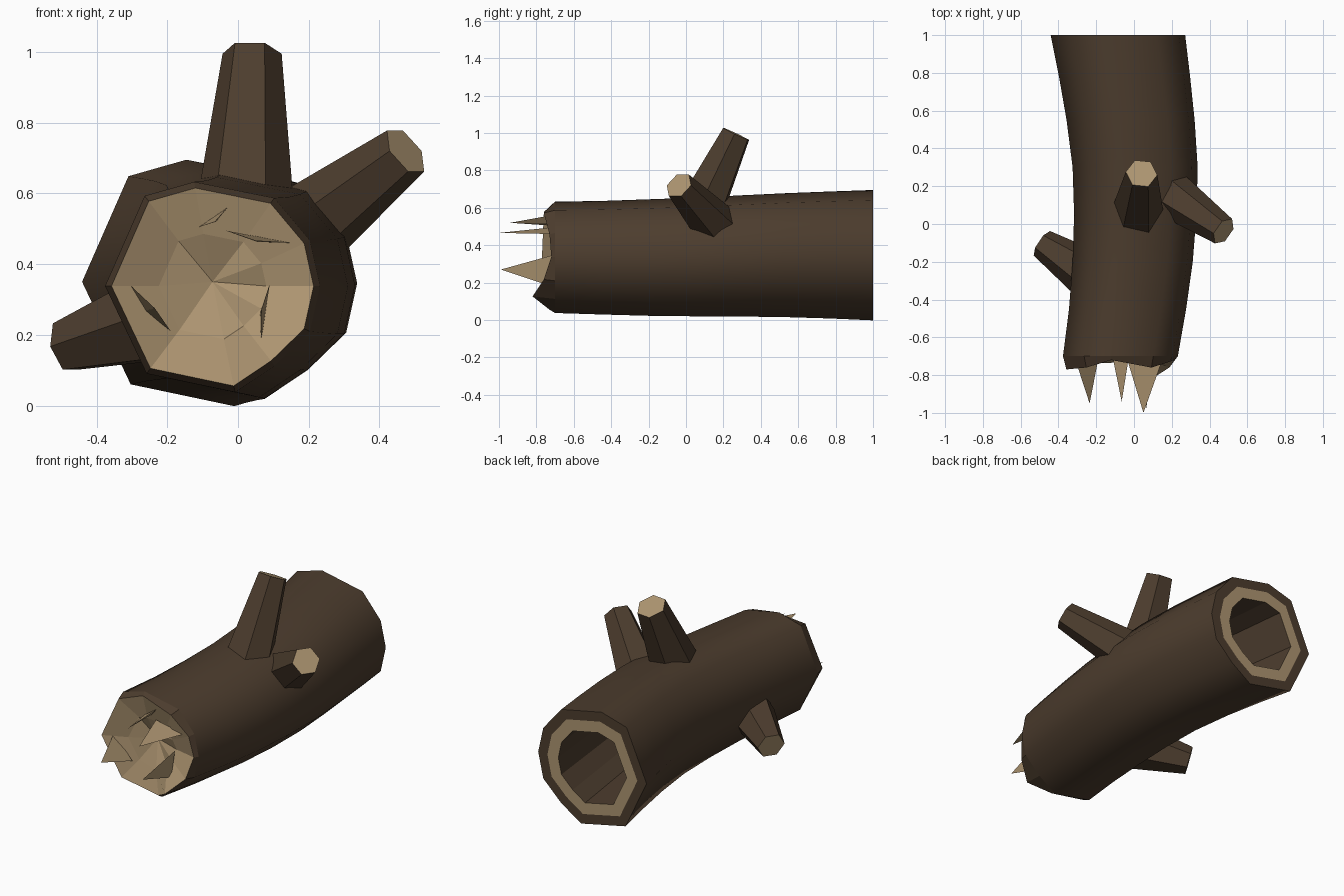
import bpy, bmesh, math
from mathutils import Vector

cube = bpy.data.objects.get("Cube")
if cube:
    bpy.data.objects.remove(cube)


def material(name, rgb):
    m = bpy.data.materials.new(name)
    m.use_nodes = True
    m.diffuse_color = (*rgb, 1)
    bsdf = m.node_tree.nodes["Principled BSDF"]
    bsdf.inputs["Base Color"].default_value = (*rgb, 1)
    bsdf.inputs["Roughness"].default_value = 0.9
    return m


MATERIALS = [material("dark bark", (0.073, 0.046, 0.027)),
             material("pale wood", (0.42, 0.30, 0.165))]
BARK, WOOD = 0, 1

# Uneven ten-sided log outline: angle in degrees, relative radius
OUTLINE = [(0, 1), (25, 1), (55, 1), (100, .985), (127, 1.05),
           (180, 1), (233, 1.02), (282, 1.01), (308, .94), (335, 1)]
SIDES = len(OUTLINE)

# Stations along the bent log: y, centre x, centre z, radius
STATIONS = [(-0.7, -.072, .338, .304), (-0.45, -.034, .336, .310),
            (-0.2, -.007, .337, .318), (0.05, .007, .340, .324),
            (0.3, .006, .346, .331), (0.55, -.018, .350, .339),
            (0.78, -.050, .351, .347), (1.0, -.085, .350, .356)]


def section(station, scale=1.0, depths=None):
    """One cross-section of the log, optionally with ragged depths."""
    y, cx, cz, radius = station
    pts = []
    for i, (angle, k) in enumerate(OUTLINE):
        a, r = math.radians(angle), radius * k * scale
        pts.append(Vector((cx + r * math.cos(a), depths[i] if depths else y,
                           cz + r * math.sin(a))))
    return pts


def finish(bm, name):
    bmesh.ops.recalc_face_normals(bm, faces=bm.faces)
    mesh = bpy.data.meshes.new(name)
    bm.to_mesh(mesh)
    bm.free()
    for m in MATERIALS:
        mesh.materials.append(m)
    obj = bpy.data.objects.new(name, mesh)
    bpy.context.collection.objects.link(obj)


def add_ring(bm, pts):
    return [bm.verts.new(p) for p in pts]


def bridge(bm, a, b, mat, smooth=False):
    n = len(a)
    for i in range(n):
        j = (i + 1) % n
        f = bm.faces.new((a[i], a[j], b[j], b[i]))
        f.material_index, f.smooth = mat, smooth


def build_log():
    bm = bmesh.new()
    front, back = STATIONS[0], STATIONS[-1]
    # Broken front face: sunken centre, middle ring, ragged rim
    rim_y = [-.72, -.73, -.76, -.72, -.76, -.77, -.74, -.73, -.82, -.76]
    mid_y = [-.71 if i % 2 else -.69 for i in range(SIDES)]
    centre = bm.verts.new((-0.072, -0.65, 0.35))
    middle = add_ring(bm, section(front, 0.5, mid_y))
    rim = add_ring(bm, section(front, 0.94, rim_y))
    for i in range(SIDES):
        j = (i + 1) % SIDES
        bm.faces.new((centre, middle[i], middle[j])).material_index = WOOD
    bridge(bm, middle, rim, WOOD)
    # Smooth bark along the length
    rings = [add_ring(bm, section(s)) for s in STATIONS]
    bridge(bm, rim, rings[0], BARK)
    for a, b in zip(rings, rings[1:]):
        bridge(bm, a, b, BARK, True)
    # Sawn back end and the hollow
    bark_edge = add_ring(bm, section(back, 0.83))
    hole = add_ring(bm, section(back, 0.63))
    inside = add_ring(bm, section(STATIONS[4], 0.63))
    bridge(bm, rings[-1], bark_edge, BARK)
    bridge(bm, bark_edge, hole, WOOD)
    bridge(bm, hole, inside, BARK)
    bm.faces.new(inside).material_index = BARK
    for e in bm.edges:
        e.smooth = all(f.smooth for f in e.link_faces)
    finish(bm, "hollow_log")


def build_branch(name, start, tip, r0, r1):
    """Tapered six-sided stub with level edges above and below."""
    start, tip = Vector(start), Vector(tip)
    axis = (tip - start).normalized()
    u = axis.cross(Vector((0, 0, 1))).normalized()
    v = axis.cross(u)
    bm = bmesh.new()
    rings = []
    for c, r in ((start, r0), (tip, r1)):
        angles = [math.tau * i / 6 for i in range(6)]
        rings.append(add_ring(bm, [c + r * (u * math.cos(a) + v * math.sin(a))
                                   for a in angles]))
    bridge(bm, rings[0], rings[1], BARK)
    bm.faces.new(rings[0]).material_index = BARK
    bm.faces.new(rings[1]).material_index = WOOD
    finish(bm, name)


def build_splinter(name, p, q, tip):
    """Thin shard of wood standing out of the broken face."""
    base_y = -0.72
    a, b = Vector((p[0], base_y, p[1])), Vector((q[0], base_y, q[1]))
    along = (b - a).normalized()
    c = (a + b) / 2 + Vector((along.z, 0, -along.x)) * 0.015
    bm = bmesh.new()
    va, vb, vc, vt = add_ring(bm, [a, b, c, Vector(tip)])
    for tri in ((va, vb, vc), (va, vb, vt), (vb, vc, vt), (vc, va, vt)):
        bm.faces.new(tri).material_index = WOOD
    finish(bm, name)


build_log()

build_branch("top_branch", (0.02, 0.068, 0.57), (0.04, 0.268, 0.995), 0.138, 0.084)
build_branch("left_branch", (0.17, 0.175, 0.485), (0.474, -0.038, 0.72), 0.13, 0.079)
build_branch("right_branch", (-0.25, -0.26, 0.24), (-0.488, -0.102, 0.167), 0.13, 0.078)

build_splinter("splinter_low_right", (-0.31, 0.345), (-0.19, 0.21), (-0.235, -0.95, 0.275))
build_splinter("splinter_top", (-0.11, 0.505), (-0.03, 0.56), (-0.065, -0.94, 0.52))
build_splinter("splinter_upper_left", (-0.035, 0.495), (0.15, 0.46), (0.05, -1.0, 0.466))
build_splinter("splinter_low_left", (0.09, 0.345), (0.065, 0.18), (0.066, -0.99, 0.27))
